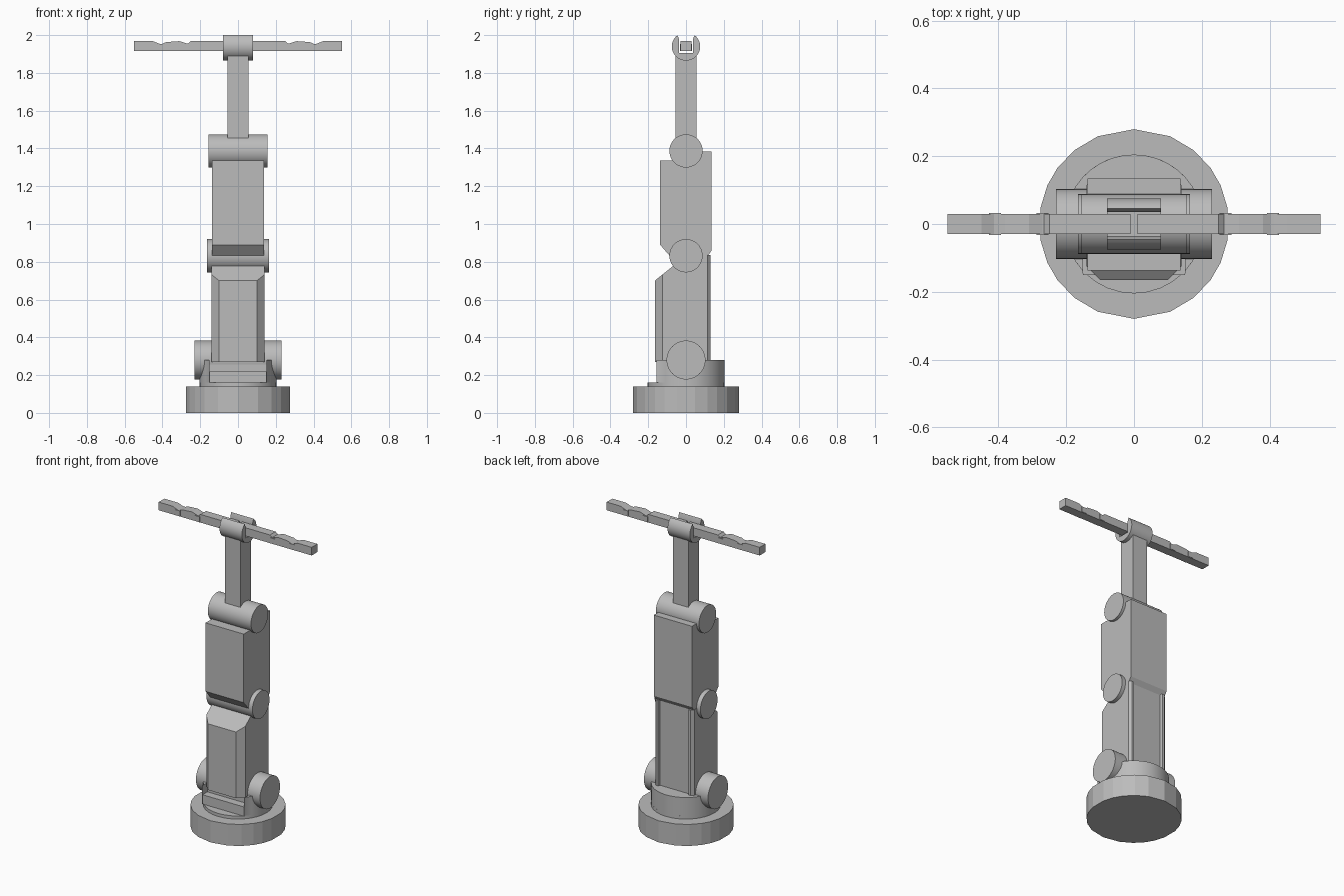
import bpy, bmesh, math
from mathutils import Vector

if "Cube" in bpy.data.objects:
    bpy.data.objects.remove(bpy.data.objects["Cube"])

grey = bpy.data.materials.new("mid_grey")
grey.diffuse_color = (0.5, 0.5, 0.5, 1)
grey.use_nodes = True
grey.node_tree.nodes["Principled BSDF"].inputs["Base Color"].default_value = grey.diffuse_color


def finish(name, bm, smooth):
    bmesh.ops.recalc_face_normals(bm, faces=bm.faces[:])
    me = bpy.data.meshes.new(name)
    bm.to_mesh(me)
    bm.free()
    me.materials.append(grey)
    ob = bpy.data.objects.new(name, me)
    bpy.context.collection.objects.link(ob)
    if smooth:
        bpy.ops.object.select_all(action='DESELECT')
        ob.select_set(True)
        bpy.context.view_layer.objects.active = ob
        bpy.ops.object.shade_smooth_by_angle(angle=math.radians(smooth))
    return ob


def prism(name, pts, axis, lo, hi, smooth=0, cut=None):
    """Extrude a 2D outline along an axis, optionally sliced by a plane."""
    place = {'x': lambda a, b, t: (t, a, b),
             'y': lambda a, b, t: (a, t, b),
             'z': lambda a, b, t: (a, b, t)}[axis]
    bm = bmesh.new()
    f = bm.faces.new([bm.verts.new(place(a, b, lo)) for a, b in pts])
    ext = bmesh.ops.extrude_face_region(bm, geom=[f])
    move = Vector(place(0, 0, hi - lo))
    for v in ext['geom']:
        if isinstance(v, bmesh.types.BMVert):
            v.co += move
    if cut:
        bmesh.ops.recalc_face_normals(bm, faces=bm.faces[:])
        r = bmesh.ops.bisect_plane(bm, geom=bm.verts[:] + bm.edges[:] + bm.faces[:],
                                   plane_co=cut[0], plane_no=cut[1], clear_outer=True)
        rim = [e for e in r['geom_cut'] if isinstance(e, bmesh.types.BMEdge)]
        bmesh.ops.holes_fill(bm, edges=rim, sides=0)
    return finish(name, bm, smooth)


def arc(r, a0, a1, n, cx=0, cy=0):
    return [(cx + r * math.cos(math.radians(a0 + (a1 - a0) * i / n)),
             cy + r * math.sin(math.radians(a0 + (a1 - a0) * i / n))) for i in range(n + 1)]


def box(name, x, y, z):
    return prism(name, [(x[0], y[0]), (x[1], y[0]), (x[1], y[1]), (x[0], y[1])], 'z', *z)


def joint(name, z, r, half):
    return prism(name, arc(r, 0, 360, 40, 0, z)[:-1], 'x', -half, half, 30)


# Faceted round base
quarter = [10, 24, 36, 51, 67.5]
angles = quarter + [90] + [180 - a for a in reversed(quarter)]
angles += [180 + a for a in quarter] + [270] + [360 - a for a in reversed(quarter)]
base = [(0.28 * math.cos(math.radians(a)), 0.28 * math.sin(math.radians(a))) for a in angles]
prism("base", base, 'z', 0, 0.14)

# Turret with a notch at the front
prism("turret_plate", arc(0.205, 0, 360, 32)[:-1], 'z', 0.14, 0.16, 30)
prism("turret_wall", [(0.15, -0.155)] + arc(0.205, -42, 222, 28) + [(-0.15, -0.155), (-0.15, -0.1), (0.15, -0.1)],
      'z', 0.16, 0.28, 30)
box("turret_step", (-0.15, 0.15), (-0.15, -0.09), (0.16, 0.22))

# Shoulder, elbow and wrist joints
joint("shoulder_joint", 0.28, 0.103, 0.23)
joint("elbow_joint", 0.832, 0.088, 0.165)
joint("wrist_joint", 1.387, 0.088, 0.155)

# Lower arm: chamfered front, grooved back, sloped top
half = [(0.10, -0.165), (0.14, -0.125), (0.14, 0.115), (0.125, 0.13), (0.11, 0.13), (0.105, 0.115)]
prism("lower_arm", half + [(-x, y) for x, y in reversed(half)], 'z', 0.27, 0.835,
      cut=((0, -0.165, 0.70), (0, -0.06, 0.075)))

# Upper arm
prism("upper_arm", [(-0.137, 0.89), (-0.085, 0.83), (0.115, 0.83), (0.135, 0.86), (0.135, 1.385),
                    (0, 1.385), (0, 1.335), (-0.137, 1.335)], 'x', -0.137, 0.137)

# Forearm rod and slotted head
box("forearm", (-0.055, 0.055), (-0.055, 0.055), (1.44, 1.9))
prism("head", arc(0.075, 127, 413, 40, 0, 1.94) + [(0.036, 1.975), (0.036, 1.905), (-0.036, 1.905), (-0.036, 1.975)],
      'x', -0.08, 0.08, 30)

# Two mirrored fingers with knuckles
finger = [(0.01, 1.915), (0.55, 1.915), (0.55, 1.968), (0.45, 1.968), (0.41, 1.952), (0.405, 1.952),
          (0.38, 1.963), (0.31, 1.968), (0.27, 1.955), (0.265, 1.955), (0.25, 1.968), (0.01, 1.968)]
for side, s in (("left", -1), ("right", 1)):
    prism(side + "_finger", [(s * x, z) for x, z in finger], 'y', -0.029, 0.029)
    for i, x in enumerate((0.27, 0.41)):
        box(f"{side}_knuckle_{i + 1}", sorted((s * (x - 0.018), s * (x + 0.018))), (-0.033, 0.033), (1.917, 1.953))
